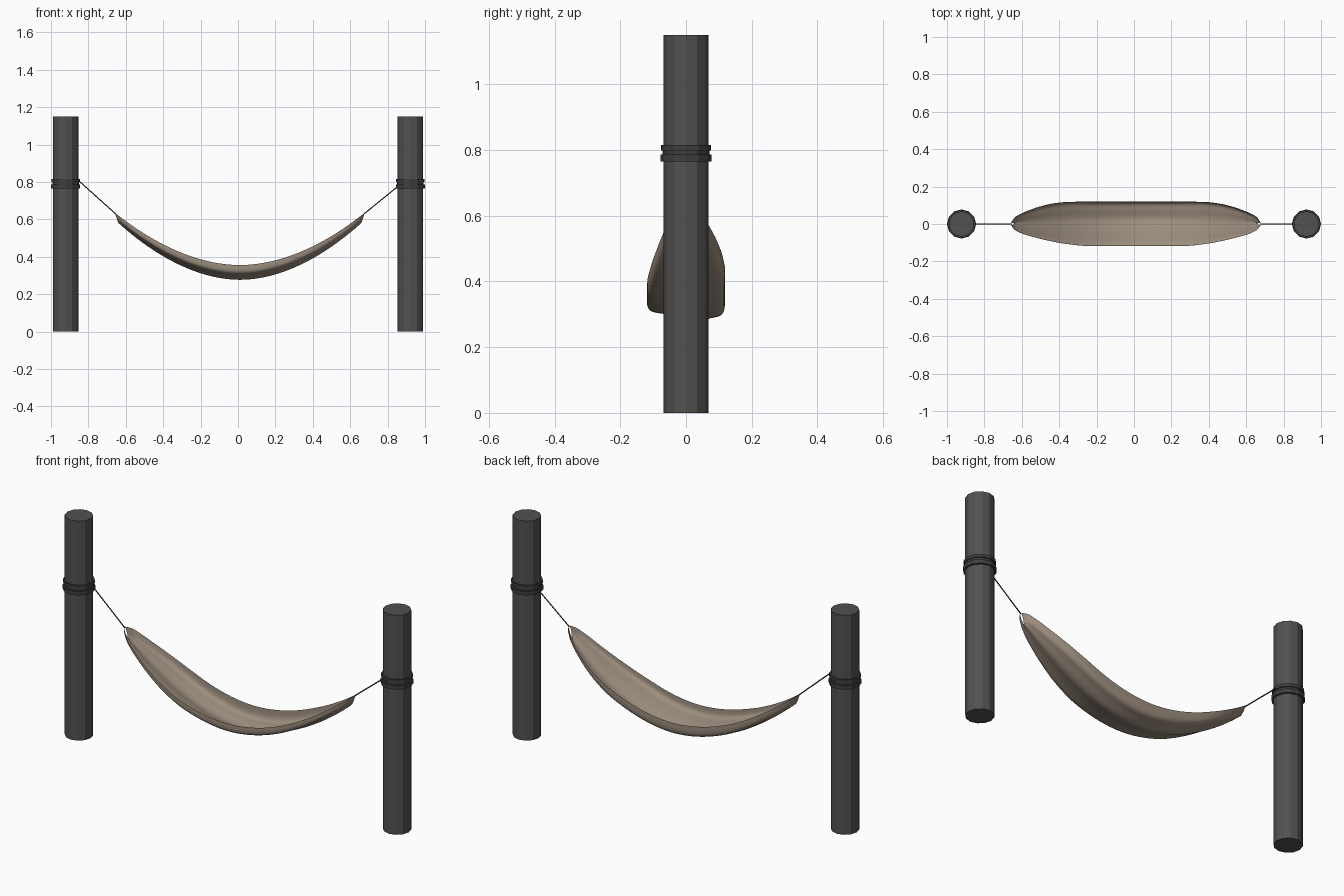
import bpy, bmesh, math
from mathutils import Vector

if "Cube" in bpy.data.objects:
    bpy.data.objects.remove(bpy.data.objects["Cube"])


def material(name, rgb):
    m = bpy.data.materials.new(name)
    m.diffuse_color = (*rgb, 1)
    m.use_nodes = True
    m.node_tree.nodes["Principled BSDF"].inputs["Base Color"].default_value = m.diffuse_color
    return m


CHARCOAL = material("charcoal post", (0.085, 0.082, 0.079))
DARK = material("dark cord", (0.05, 0.048, 0.047))
TAN = material("tan cloth", (0.34, 0.275, 0.215))


def cylinder(name, p0, p1, r, mat, sides=12):
    p0, p1 = Vector(p0), Vector(p1)
    d = p1 - p0
    bpy.ops.mesh.primitive_cylinder_add(vertices=sides, radius=r, depth=d.length,
                                        location=(p0 + p1) / 2)
    ob = bpy.context.object
    ob.rotation_euler = d.to_track_quat('Z', 'Y').to_euler() if abs(d.x) > 1e-4 else (0, 0, 0)
    ob.name = name
    ob.data.materials.append(mat)
    return ob


def lerp_table(table, t):
    for (a, va), (b, vb) in zip(table, table[1:]):
        if t <= b:
            return va + (vb - va) * (t - a) / (b - a)
    return table[-1][1]


# Posts with wrapped cord rings
for side, sx in (("left", -1), ("right", 1)):
    x = sx * 0.922
    cylinder(side + "_post", (x, 0, 0), (x, 0, 1.15), 0.068, CHARCOAL)
    for i, (z0, z1, r) in enumerate(((0.765, 0.786, 0.078),
                                     (0.786, 0.799, 0.071),
                                     (0.799, 0.815, 0.076))):
        cylinder(f"{side}_cord_wrap_{i}", (x, 0, z0), (x, 0, z1), r, DARK)

# Suspension ropes
cylinder("left_rope", (-0.85, 0, 0.805), (-0.655, 0, 0.63), 0.003, DARK, 6)
cylinder("right_rope", (0.85, 0, 0.772), (0.675, 0, 0.63), 0.003, DARK, 6)

# Hammock cloth: sagging U section, gathered at both ends
back_w = [(0, .119), (.55, .119), (.68, .109), (.8, .088), (.9, .062), (.97, .038), (1, .006)]
front_w = [(0, .119), (.42, .118), (.6, .103), (.75, .082), (.9, .055), (.97, .033), (1, .006)]
section = [(-1, 1), (-1.0, .78), (-.99, .56), (-.9, .40), (-.7, .35), (-.5, .31), (-.3, .24),
           (-.12, .16), (.05, .06), (.2, 0), (.38, .03), (.55, .13), (.72, .19),
           (.88, .22), (.98, .4), (1, .7), (1, 1)]
N = 48
bm = bmesh.new()
rows = []
for i in range(N + 1):
    u = math.sin((-1 + 2 * i / N) * math.pi / 2)      # denser near the ends
    a = abs(u)
    rim_z = 0.355 + 0.28 * a ** 1.9
    depth = 0.08 - 0.025 * a ** 2
    row = []
    for s, t in section:
        w = lerp_table(back_w if s > 0 else front_w, a)
        x = 0.01 + u * (0.65 + 0.018 * t)
        row.append(bm.verts.new((x, s * w, rim_z - depth * (1 - t))))
    rows.append(row)
for r0, r1 in zip(rows, rows[1:]):
    for j in range(len(section) - 1):
        bm.faces.new((r0[j], r1[j], r1[j + 1], r0[j + 1]))
mesh = bpy.data.meshes.new("hammock_cloth")
bm.to_mesh(mesh)
bm.free()
mesh.materials.append(TAN)
cloth = bpy.data.objects.new("hammock_cloth", mesh)
bpy.context.collection.objects.link(cloth)
for p in mesh.polygons:
    p.use_smooth = True
sub = cloth.modifiers.new("soften", 'SUBSURF')
sub.levels = sub.render_levels = 1
